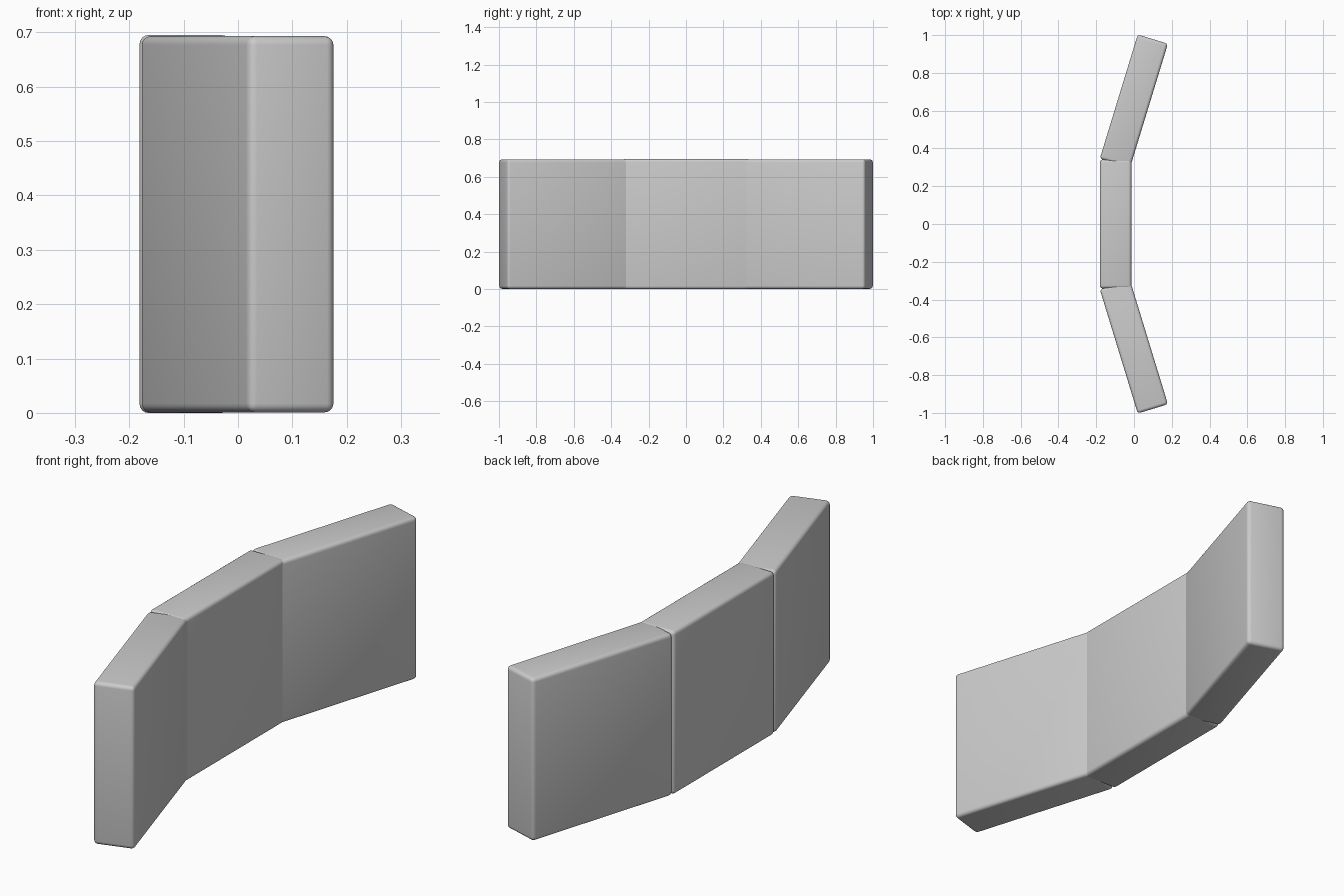
import bpy, bmesh, math
from mathutils import Matrix, Vector

if "Cube" in bpy.data.objects:
    bpy.data.objects.remove(bpy.data.objects["Cube"])


def panel(name, corner, angle, size, z0):
    """Rounded slab whose outer (-x) start corner sits at `corner`, turned about z."""
    bm = bmesh.new()
    bmesh.ops.create_cube(bm, size=1)
    bmesh.ops.scale(bm, vec=size, verts=bm.verts)
    bmesh.ops.translate(bm, vec=Vector(size) / 2, verts=bm.verts)
    bmesh.ops.bevel(bm, geom=bm.edges[:], offset=0.016, segments=4,
                    profile=0.5, affect='EDGES')
    bmesh.ops.transform(bm, verts=bm.verts,
                        matrix=Matrix.Translation((corner[0], corner[1], z0))
                        @ Matrix.Rotation(angle, 4, 'Z'))
    mesh = bpy.data.meshes.new(name)
    bm.to_mesh(mesh)
    bm.free()
    obj = bpy.data.objects.new(name, mesh)
    bpy.context.collection.objects.link(obj)
    bpy.ops.object.select_all(action='DESELECT')
    obj.select_set(True)
    bpy.context.view_layer.objects.active = obj
    bpy.ops.object.shade_smooth_by_angle(angle=math.radians(35))
    return obj


T = 0.167                    # panel thickness
L = 0.687                    # wing length
A = math.radians(17)         # wing angle

# Straight middle panel
panel("middle_panel", (-0.181, -0.341), 0, (T, 0.682, 0.695), 0)

# Angled wing panels, meeting the middle at its outer corners
panel("back_wing", (-0.181, 0.346), -A, (T, L, 0.692), 0.001)
end = (-0.181 + L * math.sin(A), -0.346 - L * math.cos(A))
panel("front_wing", end, A, (T, L, 0.692), 0.001)
